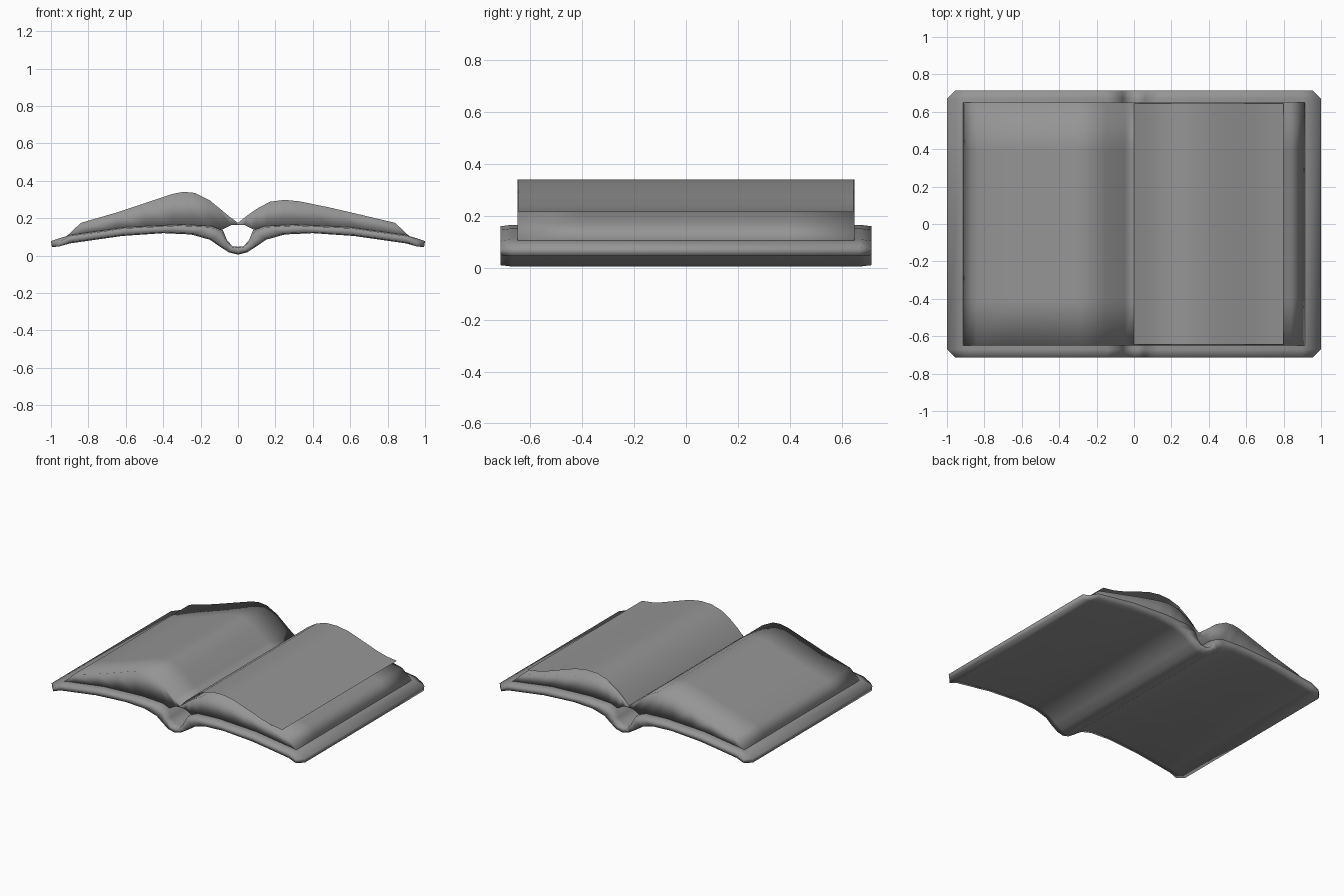
import bpy
import bmesh
import math

cube = bpy.data.objects.get("Cube")
if cube:
    bpy.data.objects.remove(cube)

grey = bpy.data.materials.new("book grey")
grey.use_nodes = True
COLOUR = (0.3, 0.3, 0.3, 1)
grey.diffuse_color = COLOUR
grey.node_tree.nodes["Principled BSDF"].inputs["Base Color"].default_value = COLOUR


def finish(name, bm, sharp_angle=None):
    bmesh.ops.recalc_face_normals(bm, faces=bm.faces)
    mesh = bpy.data.meshes.new(name)
    bm.to_mesh(mesh)
    bm.free()
    for poly in mesh.polygons:
        poly.use_smooth = True
    if sharp_angle:
        mesh.set_sharp_from_angle(angle=math.radians(sharp_angle))
    mesh.materials.append(grey)
    obj = bpy.data.objects.new(name, mesh)
    bpy.context.collection.objects.link(obj)
    return obj


def slab(name, top, bottom, stations):
    """Sweep matched top and bottom profiles along y; each station is (y, x limit, thickness)."""
    bm = bmesh.new()
    rings = []
    for y, limit, thick in stations:
        ring = []
        for near, far in ((top, bottom), (bottom, top)):
            row = []
            for (x, z), (fx, fz) in zip(near, far):
                keep = (1 + thick) / 2
                x = x * keep + fx * (1 - keep)
                z = z * keep + fz * (1 - keep)
                row.append(bm.verts.new((max(-limit, min(limit, x)), y, z)))
            ring.append(row)
        rings.append(ring)
    n = len(top)
    for a, b in zip(rings, rings[1:]):
        for side in (0, 1):
            for i in range(n - 1):
                bm.faces.new((a[side][i], a[side][i + 1], b[side][i + 1], b[side][i]))
        for i in (0, n - 1):
            bm.faces.new((a[0][i], b[0][i], b[1][i], a[1][i]))
    for ring in (rings[0], rings[-1]):
        for i in range(n - 1):
            bm.faces.new((ring[0][i], ring[0][i + 1], ring[1][i + 1], ring[1][i]))
    return finish(name, bm)


def mirrored(half):
    return [(-x, z) for x, z in reversed(half[1:])] + half


def both_ends(stations):
    return [(-y, w, t) for y, w, t in stations] + list(reversed(stations))


# Cover with a rounded spine and clipped corners
cover_top = [(0, .047), (.03, .05), (.06, .085), (.08, .135), (.14, .158),
             (.3, .166), (.6, .152), (.9, .11), (1, .078)]
cover_bottom = [(0, .005), (.05, .018), (.1, .05), (.15, .085), (.25, .113),
                (.4, .12), (.62, .105), (.9, .065), (.995, .045)]
slab("cover", mirrored(cover_top), mirrored(cover_bottom),
     both_ends([(.715, .955, .75), (.67, 1, 1)]))

# Page block, fuller on the right hand side, open above the spine
left_top = [(-.92, .1), (-.84, .175), (-.65, .23), (-.5, .28), (-.35, .33),
            (-.29, .341), (-.23, .335), (-.15, .295), (-.05, .212)]
right_top = [(.05, .215), (.1, .25), (.17, .288), (.25, .298), (.33, .29),
             (.5, .255), (.65, .22), (.84, .175), (.92, .1)]
block_bottom = [(0, .165), (.035, .163), (.085, .138), (.15, .15), (.23, .155),
                (.35, .155), (.5, .15), (.65, .14), (.84, .11), (.91, .095)]
slab("page_block", left_top + [(0, .175)] + right_top, mirrored(block_bottom),
     both_ends([(.65, 1, 1), (.4, 1, 1)]))

# Single lifted page on the left half
curl = [(0, .175), (.04, .22), (.1, .27), (.17, .315), (.25, .338), (.33, .34),
        (.42, .325), (.55, .28), (.65, .245), (.72, .227), (.8, .216)]
bm = bmesh.new()
rows = [[bm.verts.new((x, y, z)) for x, z in curl] for y in (-.645, .645)]
for i in range(len(curl) - 1):
    bm.faces.new((rows[0][i], rows[0][i + 1], rows[1][i + 1], rows[1][i]))
bmesh.ops.solidify(bm, geom=bm.faces[:], thickness=.004)
finish("lifted_page", bm, 60)
